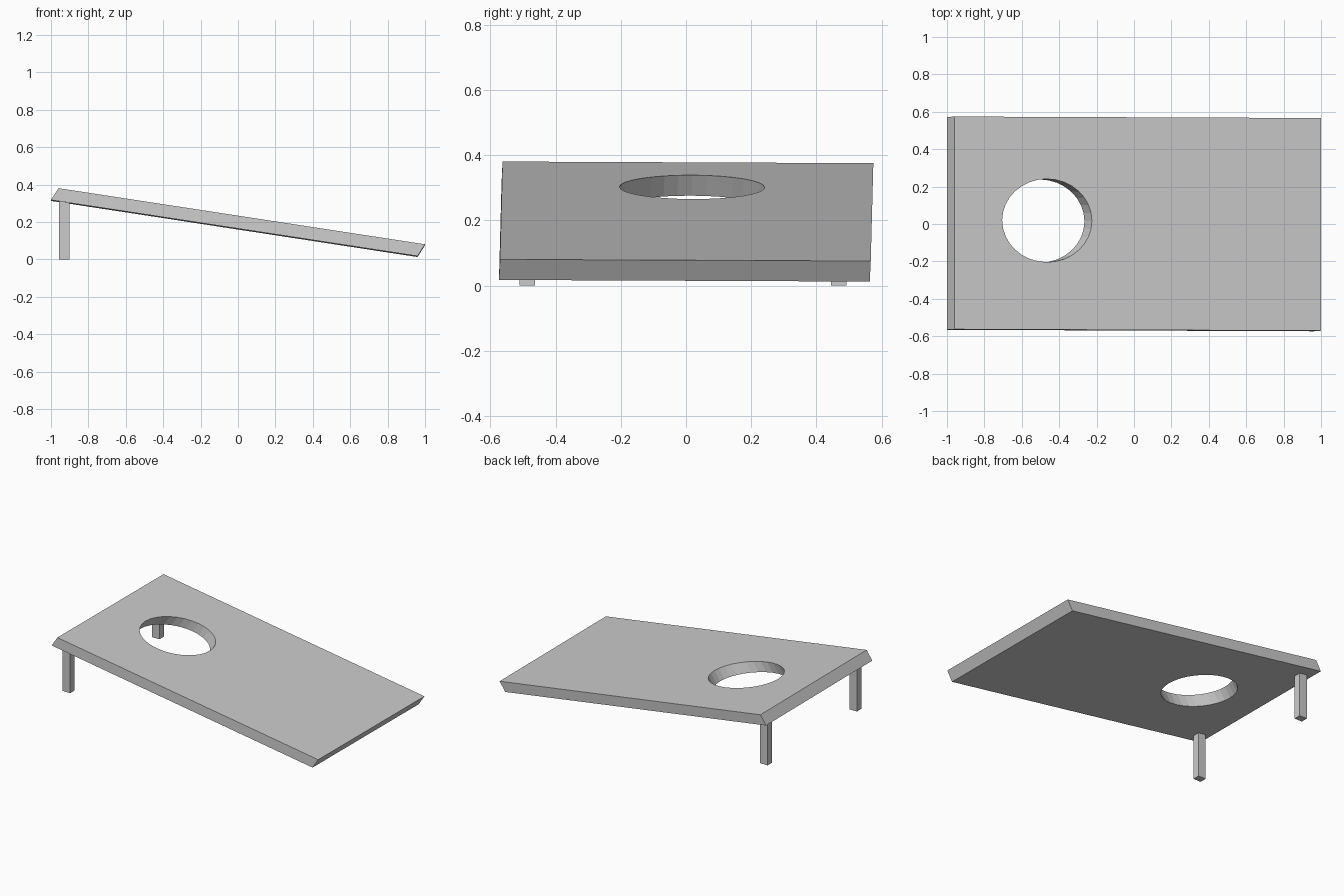
import bpy, bmesh, math
from mathutils import Matrix

if "Cube" in bpy.data.objects:
    bpy.data.objects.remove(bpy.data.objects["Cube"])


def add_object(name, bm):
    bmesh.ops.recalc_face_normals(bm, faces=bm.faces)
    mesh = bpy.data.meshes.new(name)
    bm.to_mesh(mesh)
    bm.free()
    obj = bpy.data.objects.new(name, mesh)
    bpy.context.collection.objects.link(obj)
    return obj


def add_loop(bm, points):
    verts = [bm.verts.new((x, y, 0)) for x, y in points]
    return [bm.edges.new((a, b)) for a, b in zip(verts, verts[1:] + verts[:1])]


# Sloping board with a round hole, made as a unit slab then sheared into place
SIDES = 32
bm = bmesh.new()
edges = add_loop(bm, [(-.5, -.5), (.5, -.5), (.5, .5), (-.5, .5)])
angles = [2 * math.pi * i / SIDES for i in range(SIDES)]
edges += add_loop(bm, [(-.2474 + .1224 * math.cos(a), .0128 + .1957 * math.sin(a))
                       for a in angles])
bmesh.ops.triangle_fill(bm, edges=edges, use_beauty=True, normal=(0, 0, 1))
ext = bmesh.ops.extrude_face_region(bm, geom=bm.faces[:], use_keep_orig=True)
top = [g for g in ext["geom"] if isinstance(g, bmesh.types.BMVert)]
bmesh.ops.translate(bm, verts=top, vec=(0, 0, 1))
# columns: length, width and thickness directions, then the underside centre
slope = Matrix(((1.96, 0.0, 0.04, -0.02),
                (-0.008, 1.137, 0.003, -0.001),
                (-0.30, -0.005, 0.063, 0.165),
                (0, 0, 0, 1)))
bmesh.ops.transform(bm, matrix=slope, verts=bm.verts)
add_object("board", bm)

# Two square legs under the raised end
for name, y in (("front_leg", -0.487), ("back_leg", 0.468)):
    height = 0.31
    bm = bmesh.new()
    bmesh.ops.create_cube(bm, size=1, matrix=Matrix.Translation((-0.928, y, height / 2))
                          @ Matrix.Diagonal((0.056, 0.047, height, 1)))
    add_object(name, bm)
